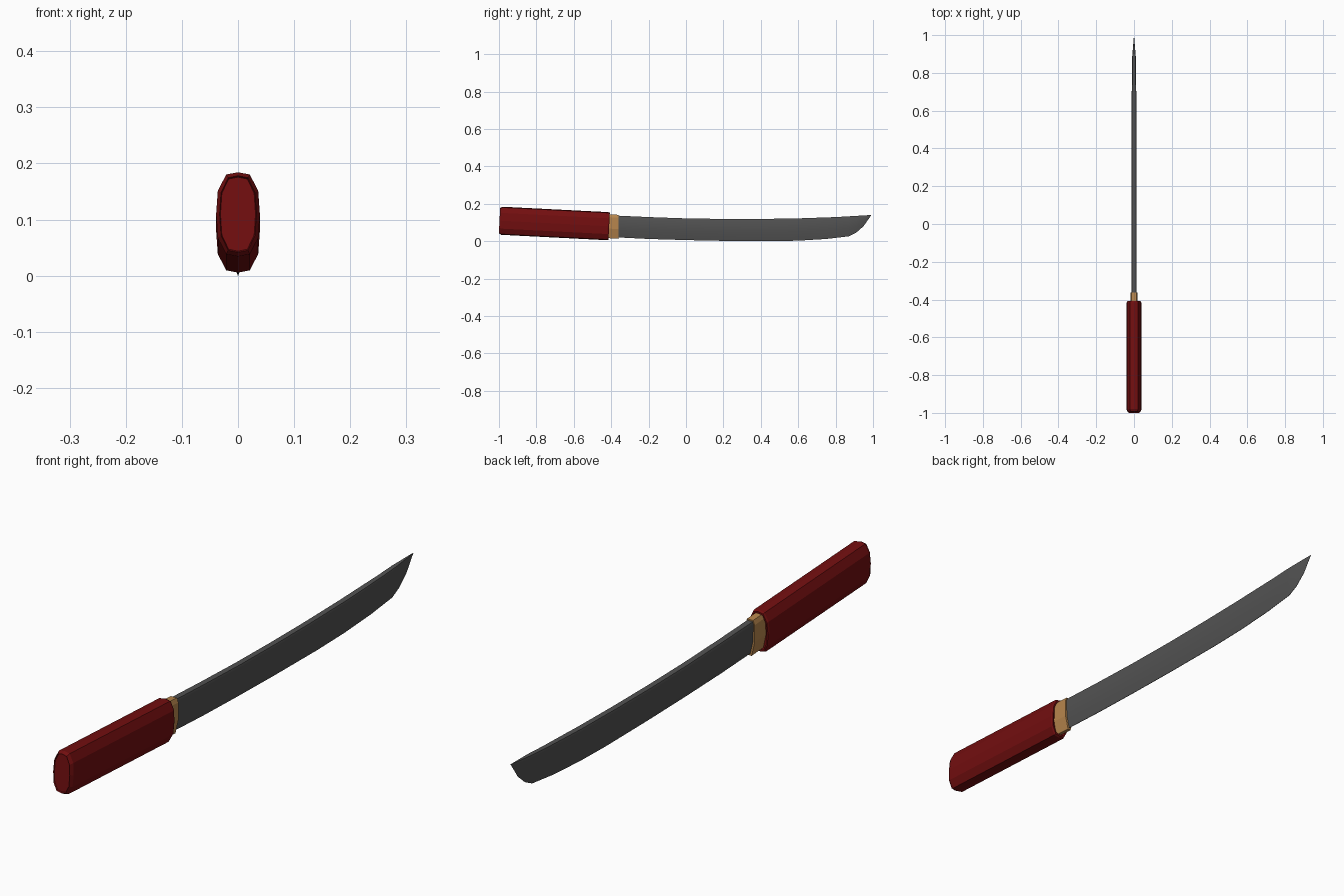
import bpy, bmesh, math

if "Cube" in bpy.data.objects:
    bpy.data.objects.remove(bpy.data.objects["Cube"])


def material(name, rgb):
    m = bpy.data.materials.new(name)
    m.diffuse_color = (*rgb, 1)
    m.use_nodes = True
    m.node_tree.nodes["Principled BSDF"].inputs["Base Color"].default_value = m.diffuse_color
    return m


def interp(table, y):
    """Smooth-free linear lookup in a short (y, value) table."""
    for (y0, a), (y1, b) in zip(table, table[1:]):
        if y <= y1:
            return a + (b - a) * (y - y0) / (y1 - y0)
    return table[-1][1]


def loft(name, rings, mat, smooth=None):
    """Skin equal-length rings of points and cap both ends."""
    bm = bmesh.new()
    loops = [[bm.verts.new(p) for p in r] for r in rings]
    n = len(loops[0])
    for a, b in zip(loops, loops[1:]):
        for i in range(n):
            bm.faces.new((a[i], a[(i + 1) % n], b[(i + 1) % n], b[i]))
    bm.faces.new(loops[0])
    bm.faces.new(loops[-1])
    bmesh.ops.remove_doubles(bm, verts=bm.verts, dist=1e-5)
    bmesh.ops.recalc_face_normals(bm, faces=bm.faces)
    me = bpy.data.meshes.new(name)
    bm.to_mesh(me)
    bm.free()
    ob = bpy.data.objects.new(name, me)
    bpy.context.collection.objects.link(ob)
    me.materials.append(mat)
    if smooth:
        bpy.context.view_layer.objects.active = ob
        ob.select_set(True)
        bpy.ops.object.shade_smooth_by_angle(angle=math.radians(smooth))
        ob.select_set(False)
    return ob


red = material("dark red lacquer", (0.17, 0.0045, 0.005))
steel = material("dark steel", (0.085, 0.085, 0.085))
brass = material("brass", (0.48, 0.24, 0.075))

# Handle: elongated twelve-sided bar, tilted slightly, chamfered at both ends
quarter = [(0.0, 0.075), (0.021, 0.071), (0.036, 0.042), (0.039, 0.0)]
half = quarter + [(x, -z) for x, z in quarter[-2::-1]]
section = half + [(-x, z) for x, z in half[-2:0:-1]]


def handle_ring(y, sx, sz):
    cz = 0.11 - 0.03 * (y + 1.0) / 0.59
    return [(x * sx, y + 0.05 * z * sz, cz + z * sz) for x, z in section]


loft("handle", [handle_ring(*r) for r in (
    (-0.992, 0.8, 0.88), (-0.997, 0.84, 0.91), (-0.984, 1, 1), (-0.418, 1, 1),
    (-0.411, 0.93, 0.96), (-0.411, 0.8, 0.88), (-0.425, 0.78, 0.86))], red)

# Blade collar: tapers towards the edge side like the blade
collar = [(0.012, 1.0), (0.018, 0.88), (0.018, 0.4), (0.006, 0.0)]
collar = collar + [(-x, t) for x, t in reversed(collar)]
loft("collar", [[(x, y, lo + (hi - lo) * t) for x, t in collar] for y, lo, hi in (
    (-0.44, 0.018, 0.146), (-0.362, 0.013, 0.141))], brass)

# Blade: curved single-edged profile lofted along y
spine = [(-0.42, 0.139), (-0.2, 0.129), (0.0, 0.122), (0.2, 0.119),
         (0.4, 0.119), (0.6, 0.122), (0.8, 0.129), (0.99, 0.14)]
edge = [(-0.42, 0.023), (-0.2, 0.012), (0.0, 0.006), (0.2, 0.002), (0.45, 0.0),
        (0.6, 0.003), (0.75, 0.012), (0.87, 0.026), (0.91, 0.046),
        (0.95, 0.081), (0.99, 0.1385)]
width = [(-0.42, 0.0135), (0.65, 0.0125), (0.88, 0.010), (0.99, 0.0008)]
stations = sorted({y for y, _ in spine + edge + width})
rings = []
for y in stations:
    top, low, w = interp(spine, y), interp(edge, y), interp(width, y)
    prof = [(0.8, 1.0), (1.0, 0.93), (0.85, 0.4), (0.06, 0.0)]
    prof += [(-x, t) for x, t in reversed(prof)]
    rings.append([(x * w, y, low + (top - low) * t) for x, t in prof])
loft("blade", rings, steel, smooth=30)
